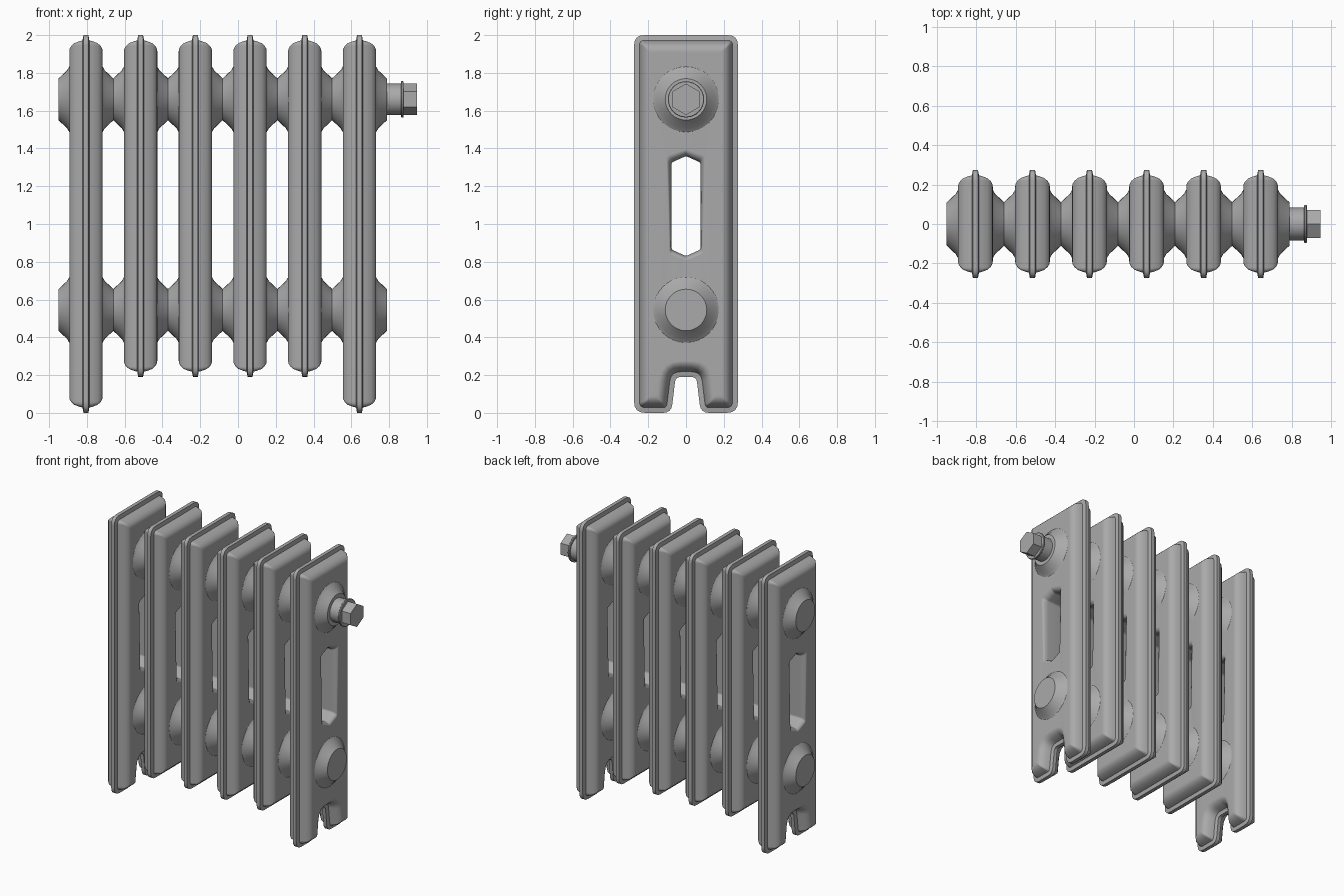
import bpy, bmesh, math
from mathutils import Vector

cube = bpy.data.objects.get("Cube")
if cube:
    bpy.data.objects.remove(cube, do_unlink=True)

iron = bpy.data.materials.new("grey_cast_iron")
iron.use_nodes = True
GREY = (0.4, 0.4, 0.4, 1)
iron.diffuse_color = GREY
iron.node_tree.nodes["Principled BSDF"].inputs["Base Color"].default_value = GREY


def rounded(keys, d=0.0, segs=5):
    """Inset a counter-clockwise outline of (y, z, radius) by d and round its corners."""
    pts = []
    n = len(keys)
    for i, (y, z, r) in enumerate(keys):
        p = Vector((y, z))
        e1 = (p - Vector(keys[i - 1][:2])).normalized()
        e2 = (Vector(keys[(i + 1) % n][:2]) - p).normalized()
        n1, n2 = Vector((-e1.y, e1.x)), Vector((-e2.y, e2.x))
        p = p + (n1 + n2) * d / (1 + n1.dot(n2))
        turn = e1.x * e2.y - e1.y * e2.x
        r = max(r - d, 0.01) if turn > 0 else r + d
        t = r * math.tan(e1.angle(e2) / 2)
        a, b = p - e1 * t, p + e2 * t
        for k in range(segs):
            u = k / (segs - 1)
            pts.append(a * (1 - u) ** 2 + p * 2 * u * (1 - u) + b * u * u)
    return pts


def loft(bm, loops):
    """Join rings of vertices with quads and return the rings."""
    rings = [[bm.verts.new(co) for co in loop] for loop in loops]
    for r1, r2 in zip(rings, rings[1:]):
        for i in range(len(r1)):
            j = (i + 1) % len(r1)
            bm.faces.new((r1[i], r1[j], r2[j], r2[i]))
    return rings


def finish(bm, name):
    bmesh.ops.recalc_face_normals(bm, faces=bm.faces)
    mesh = bpy.data.meshes.new(name)
    bm.to_mesh(mesh)
    bm.free()
    mesh.materials.append(iron)
    return mesh


def place(name, mesh, loc=(0, 0, 0), flip=False):
    ob = bpy.data.objects.new(name, mesh)
    ob.location = loc
    if flip:
        ob.rotation_euler.z = math.pi
    bpy.context.collection.objects.link(ob)
    mod = ob.modifiers.new("even_shading", 'WEIGHTED_NORMAL')
    mod.keep_sharp = True
    return ob


# Half thickness of a section against the distance from its outline
BEVEL = [(0.013, 0), (0.018, 0.028), (0.036, 0.033), (0.062, 0.043),
         (0.078, 0.058), (0.086, 0.072), (0.088, 0.085)]
# Window: narrow throat and wider mouth, as (half width low, half width high, bottom, top)
THROAT = (0.077, 0.077, 0.83, 1.36)
MOUTH = (0.088, 0.105, 0.805, 1.395)
FLARE = [(0.088, 1), (0.083, 0.6), (0.072, 0.25), (0.05, 0)]


def window(f):
    lo, hi, bot, top = [a + (b - a) * f for a, b in zip(THROAT, MOUTH)]
    return rounded([(0, bot, 0.02), (lo, bot + 0.035, 0.02), (hi, top - 0.035, 0.02),
                    (0, top, 0.02), (-hi, top - 0.035, 0.02), (-lo, bot + 0.035, 0.02)])


def section_mesh(name, keys):
    bm = bmesh.new()
    profile = [(-x, d) for x, d in reversed(BEVEL)] + BEVEL
    outer = loft(bm, [[(x, p.x, p.y) for p in rounded(keys, d)] for x, d in profile])
    tunnel = [(-x, f) for x, f in FLARE] + list(reversed(FLARE))
    inner = loft(bm, [[(x, p.x, p.y) for p in window(f)] for x, f in tunnel])
    # flat side faces around the window
    for side in (0, -1):
        rim = []
        for ring in (outer[side], inner[side]):
            for i, v in enumerate(ring):
                rim.append(bm.edges.get((v, ring[i - 1])))
        bmesh.ops.triangle_fill(bm, edges=rim, use_beauty=True)
    return finish(bm, name)


def lathe_mesh(name, profile, sides):
    bm = bmesh.new()
    rings = loft(bm, [[(x, r * math.sin(2 * math.pi * i / sides),
                        r * math.cos(2 * math.pi * i / sides)) for i in range(sides)]
                      for x, r in profile])
    bm.faces.new(rings[0])
    bm.faces.new(rings[-1])
    return finish(bm, name)


W, R = 0.275, 0.055
top = [(W, 2, R), (-W, 2, R)]
plain = section_mesh("plain_section", [(-W, 0.19, R), (W, 0.19, R)] + top)
footed = section_mesh("footed_section", [
    (-W, 0, 0.06), (-0.078, 0, 0.05), (-0.055, 0.19, 0.03),
    (0.055, 0.19, 0.03), (0.078, 0, 0.05), (W, 0, 0.06)] + top)
hub = lathe_mesh("hub", [(0.08, 0.182), (0.089, 0.172), (0.1, 0.153), (0.146, 0.11)], 32)

# Six sections, footed at both ends, with hubs on both sides
HUB_Z = {"upper": 1.66, "lower": 0.545}
for i in range(6):
    x = -0.805 + 0.2896 * i
    place(f"section_{i + 1}", footed if i in (0, 5) else plain, (x, 0, 0))
    for level, z in HUB_Z.items():
        place(f"{level}_hub_left_{i + 1}", hub, (x, 0, z))
        place(f"{level}_hub_right_{i + 1}", hub, (x, 0, z), flip=True)

# End plug with flange and hexagonal head
z = HUB_Z["upper"]
place("plug_body", lathe_mesh("plug_body", [(0.78, 0.083), (0.865, 0.083)], 32), (0, 0, z))
place("plug_flange", lathe_mesh("plug_flange", [(0.863, 0.093), (0.866, 0.096),
                                                (0.874, 0.096), (0.877, 0.093)], 32), (0, 0, z))
place("plug_head", lathe_mesh("plug_head", [(0.87, 0.083), (0.948, 0.083)], 6), (0, 0, z))

# Smooth shading with crisp edges
bpy.ops.object.select_all(action='DESELECT')
for ob in bpy.context.collection.objects:
    if ob.type == 'MESH' and ob.data.materials and ob.data.materials[0] == iron:
        ob.select_set(True)
        bpy.context.view_layer.objects.active = ob
bpy.ops.object.shade_smooth_by_angle(angle=math.radians(42))
